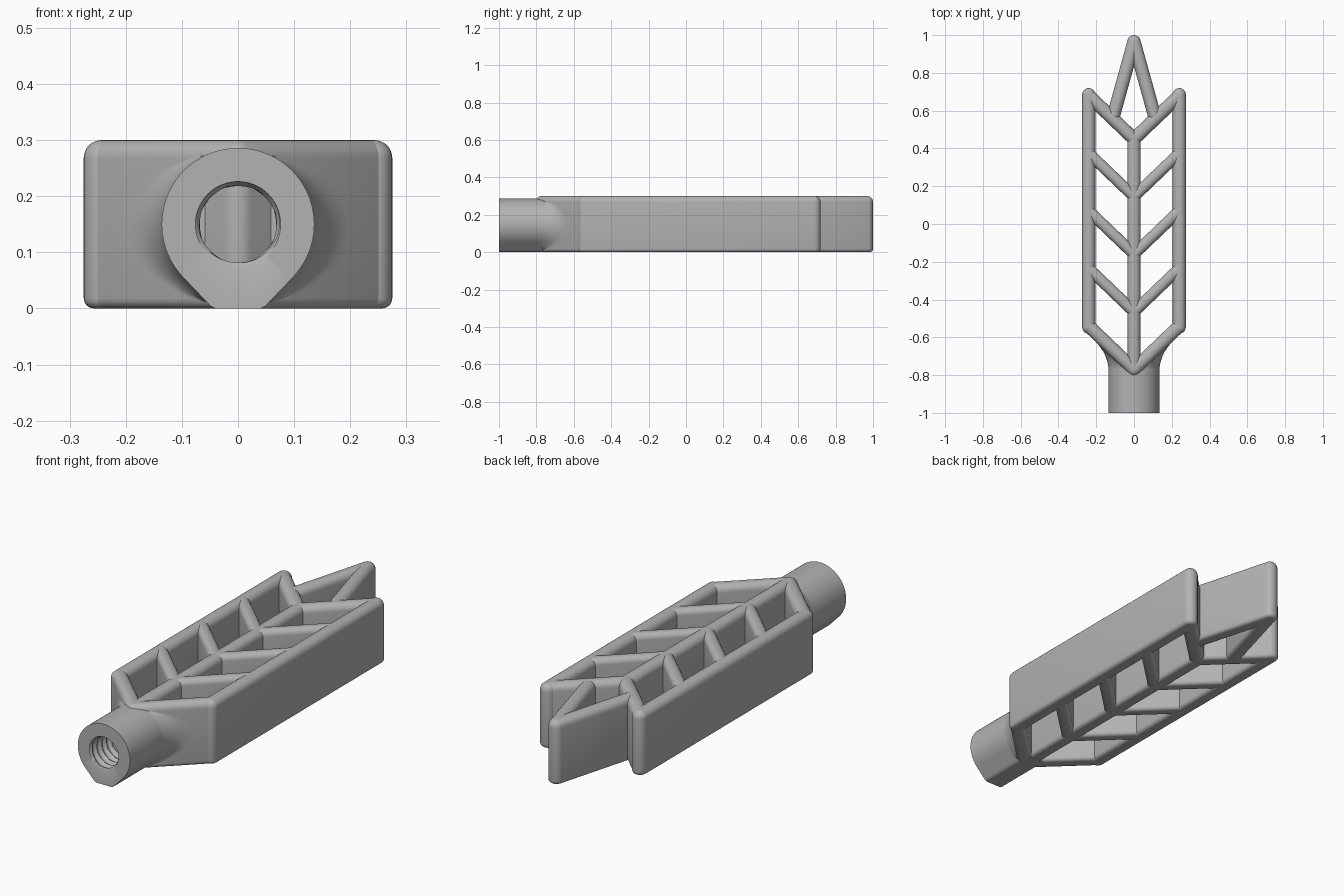
import bpy, bmesh, math
from mathutils import Vector

if "Cube" in bpy.data.objects:
    bpy.data.objects.remove(bpy.data.objects["Cube"])

HEIGHT = 0.3
HALF = 0.035            # half width of the main bars
SLOPE = 0.23            # rise of each rib from the spine to the rail
RAIL_X = 0.24

grey = bpy.data.materials.new("plain_grey")
grey.use_nodes = True
grey.diffuse_color = (0.45, 0.45, 0.45, 1)
grey.node_tree.nodes["Principled BSDF"].inputs["Base Color"].default_value = grey.diffuse_color


def loft(name, rings, angle=35):
    """Closed solid skinned through rings of equal length."""
    bm = bmesh.new()
    loops = [[bm.verts.new(p) for p in ring] for ring in rings]
    n = len(loops[0])
    for a, b in zip(loops, loops[1:]):
        for i in range(n):
            j = (i + 1) % n
            bm.faces.new((a[i], a[j], b[j], b[i]))
    bm.faces.new(loops[0][::-1])
    bm.faces.new(loops[-1])
    bmesh.ops.recalc_face_normals(bm, faces=bm.faces)
    mesh = bpy.data.meshes.new(name)
    bm.to_mesh(mesh)
    bm.free()
    mesh.materials.append(grey)
    obj = bpy.data.objects.new(name, mesh)
    bpy.context.collection.objects.link(obj)
    bpy.ops.object.select_all(action="DESELECT")
    obj.select_set(True)
    bpy.context.view_layer.objects.active = obj
    bpy.ops.object.shade_smooth_by_angle(angle=math.radians(angle))
    return obj


def bar(name, start, end, half=HALF, steps=10):
    """Upright wall with round ends, a round top edge and a softened bottom edge."""
    start, end = Vector(start), Vector(end)
    along = (end - start).normalized()
    heading = math.atan2(along.y, along.x)

    def ring(radius, z):
        pts = []
        for centre, turn in ((end, -math.pi / 2), (start, math.pi / 2)):
            for i in range(steps + 1):
                a = heading + turn + math.pi * i / steps
                pts.append((centre.x + radius * math.cos(a), centre.y + radius * math.sin(a), z))
        return pts

    low, top = 0.018, half - 0.003
    rings = []
    for i in range(5):
        a = math.pi / 2 * i / 4
        rings.append(ring(half - low * (1 - math.sin(a)), low * (1 - math.cos(a))))
    for i in range(8):
        a = math.pi / 2 * i / 7
        rings.append(ring(half - top * (1 - math.cos(a)), HEIGHT - top * (1 - math.sin(a))))
    return loft(name, rings)


# Spine, side rails, slanted ribs and pointed tip
bar("spine", (0, -0.77), (0, 0.45))
for side, s in (("left", 1), ("right", -1)):
    bar(f"{side}_rail", (s * RAIL_X, -0.545), (s * RAIL_X, 0.685))
    for k in range(5):
        y = -0.77 + 0.305 * k
        half = HALF if k in (0, 4) else 0.03
        bar(f"{side}_rib_{k + 1}", (0, y), (s * RAIL_X, y + SLOPE), half)
    bar(f"{side}_tip_bar", (s * 0.107, 0.58), (0, 0.965))

# Threaded socket: teardrop outside with a flat foot, helical thread inside
AXIS_Z, RADIUS, FOOT = 0.15, 0.136, 0.045
foot_angle = math.atan2(FOOT, AXIS_Z)
tangent = foot_angle + math.acos(RADIUS / math.hypot(FOOT, AXIS_Z))
SIDES = 96


def teardrop(angle):
    """Outer radius at an angle measured from straight down."""
    a = abs(angle)
    if a < foot_angle:
        return AXIS_Z / math.cos(a)
    return RADIUS / math.cos(max(tangent - a, 0))


def socket_ring(y, radius):
    pts = []
    for i in range(SIDES):
        a = -math.pi + 2 * math.pi * i / SIDES
        r = radius(a)
        pts.append((r * math.sin(a), y, AXIS_Z - r * math.cos(a)))
    return pts


def thread(y):
    def radius(a):
        phase = (y / 0.035 + a / (2 * math.pi)) % 1
        return 0.068 + 0.009 * min(1, 2.4 * abs(phase - 0.5))
    return radius


rings = [socket_ring(-0.697, teardrop), socket_ring(-1, teardrop),
         socket_ring(-1, lambda a: 0.076)]
rings += [socket_ring(-0.997 + 0.235 * i / 54, thread(-0.997 + 0.235 * i / 54)) for i in range(55)]
loft("threaded_socket", rings, 30)

# Curved fillets easing the socket into the lower ribs
wall_dir = Vector((RAIL_X, SLOPE)).normalized()
wall_y0 = -0.77 - HALF / wall_dir.x
for side, s in (("left", 1), ("right", -1)):
    rings = []
    for k in range(17):
        z = 0.012 + 0.26 * k / 16
        drop = AXIS_Z - z
        if drop > RADIUS * math.cos(tangent):
            x = (RADIUS - drop * math.cos(tangent)) / math.sin(tangent)
        else:
            x = math.sqrt(RADIUS ** 2 - drop ** 2)
        x -= 0.002
        reach = 0.1 * math.sqrt(max(0.01, 1 - ((z - 0.142) / 0.132) ** 2))
        corner = Vector((x, wall_y0 + x * SLOPE / RAIL_X))
        first, last = corner - Vector((0, reach)), corner + wall_dir * reach
        ring = []
        for i in range(11):
            t = i / 10
            p = first * (1 - t) ** 2 + corner * 2 * t * (1 - t) + last * t ** 2
            ring.append((s * p.x, p.y, z))
        ring.append((s * (corner.x - 0.004), corner.y + 0.01, z))
        rings.append(ring)
    loft(f"{side}_fillet", rings, 50)
